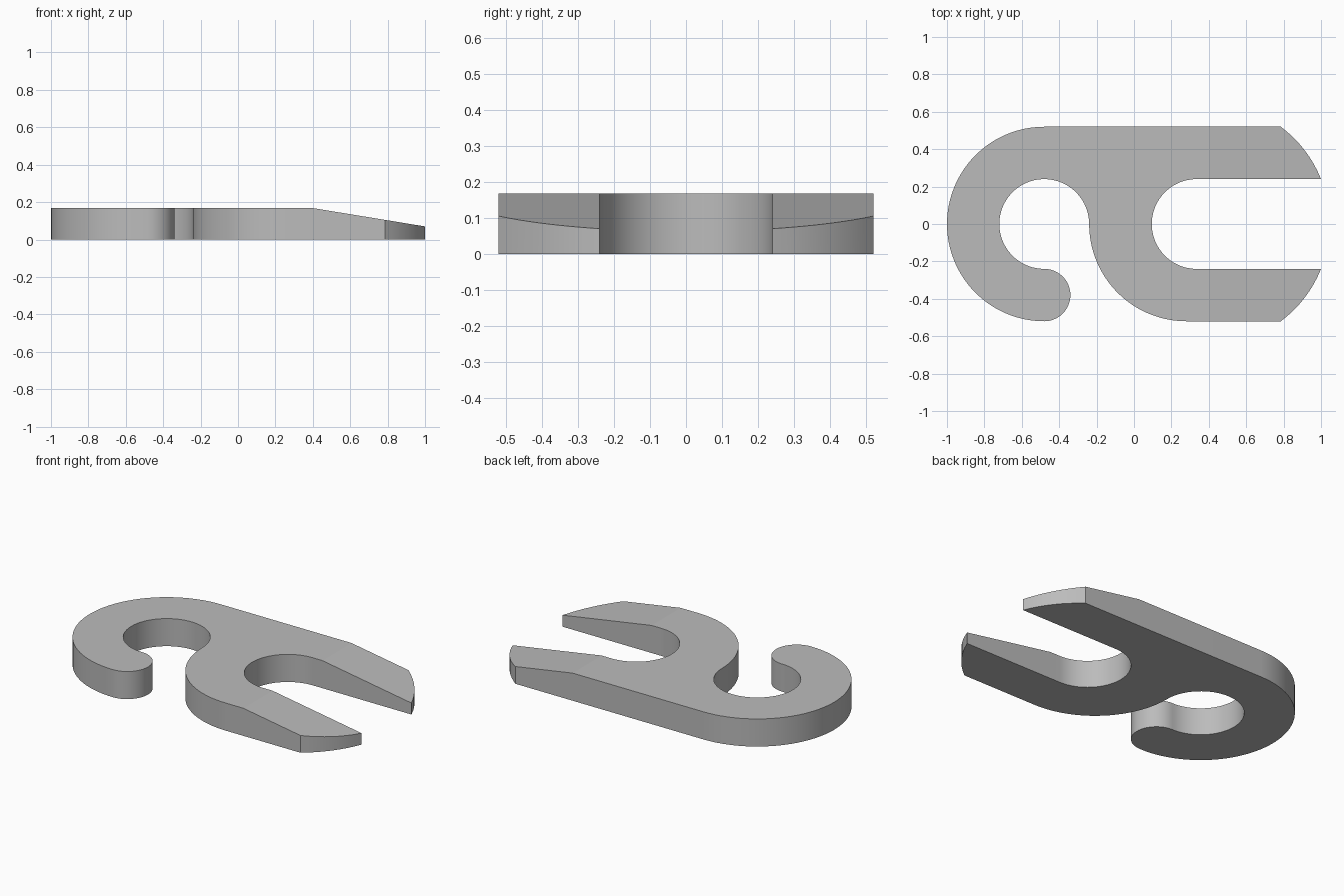
import bpy, bmesh
from math import sin, cos, radians, atan2, degrees, hypot

cube = bpy.data.objects.get("Cube")
if cube:
    bpy.data.objects.remove(cube)

THICK, OUTER, INNER = 0.168, 0.52, 0.24   # plate thickness, outer and inner radii
HOOK_X, FORK_X, SLOT_X = -0.48, 0.28, 0.335
SLOPE_X, TIP_Z = 0.4, 0.07                # where the prongs start to thin, and their end height
END_X = 0.398                             # centre of the arc that trims the prong ends
END_R = hypot(1 - END_X, INNER)


def arc(cx, cy, r, a0, a1):
    """Points along an arc, angles in degrees."""
    n = max(4, round(abs(a1 - a0) / 4))
    angles = [radians(a0 + (a1 - a0) * i / n) for i in range(n + 1)]
    return [(cx + r * cos(a), cy + r * sin(a)) for a in angles]


# Outline of the plate, followed round from the back of the hook
lip = (OUTER - INNER) / 2
near = degrees(atan2(INNER, 1 - END_X))
far = degrees(atan2(OUTER, (END_R ** 2 - OUTER ** 2) ** 0.5))
outline = (
    arc(HOOK_X, 0, OUTER, 90, 270)                    # hook outside
    + arc(HOOK_X, -INNER - lip, lip, -90, 90)         # rounded hook lip
    + arc(HOOK_X, 0, INNER, 270, 0)                   # hook opening
    + arc(FORK_X, 0, OUTER, 180, 270)                 # fork shoulder
    + arc(END_X, 0, END_R, -far, -near)               # front prong end
    + arc(SLOT_X, 0, INNER, 270, 90)                  # slot
    + arc(END_X, 0, END_R, near, far)                 # back prong end
)

# Flat sheet, split where the slope starts, then thickened
bm = bmesh.new()
bm.faces.new([bm.verts.new((x, y, 0)) for x, y in outline])
bmesh.ops.remove_doubles(bm, verts=bm.verts, dist=0.0005)
bmesh.ops.bisect_plane(bm, geom=bm.verts[:] + bm.edges[:] + bm.faces[:],
                       plane_co=(SLOPE_X, 0, 0), plane_no=(1, 0, 0))
top = bmesh.ops.extrude_face_region(bm, geom=bm.faces[:])["geom"]
for v in top:
    if isinstance(v, bmesh.types.BMVert):
        t = max(0, (v.co.x - SLOPE_X) / (1 - SLOPE_X))
        v.co.z = THICK + (TIP_Z - THICK) * t
bmesh.ops.recalc_face_normals(bm, faces=bm.faces)

mesh = bpy.data.meshes.new("hook_fork_plate")
bm.to_mesh(mesh)
bm.free()
plate = bpy.data.objects.new("hook_fork_plate", mesh)
bpy.context.collection.objects.link(plate)

# Plain grey
grey = bpy.data.materials.new("grey")
grey.use_nodes = True
colour = (0.5, 0.5, 0.5, 1)
grey.diffuse_color = colour
grey.node_tree.nodes["Principled BSDF"].inputs["Base Color"].default_value = colour
mesh.materials.append(grey)

# Smooth walls with crisp rims
bpy.ops.object.select_all(action="DESELECT")
plate.select_set(True)
bpy.context.view_layer.objects.active = plate
bpy.ops.object.shade_smooth_by_angle(angle=radians(8))
